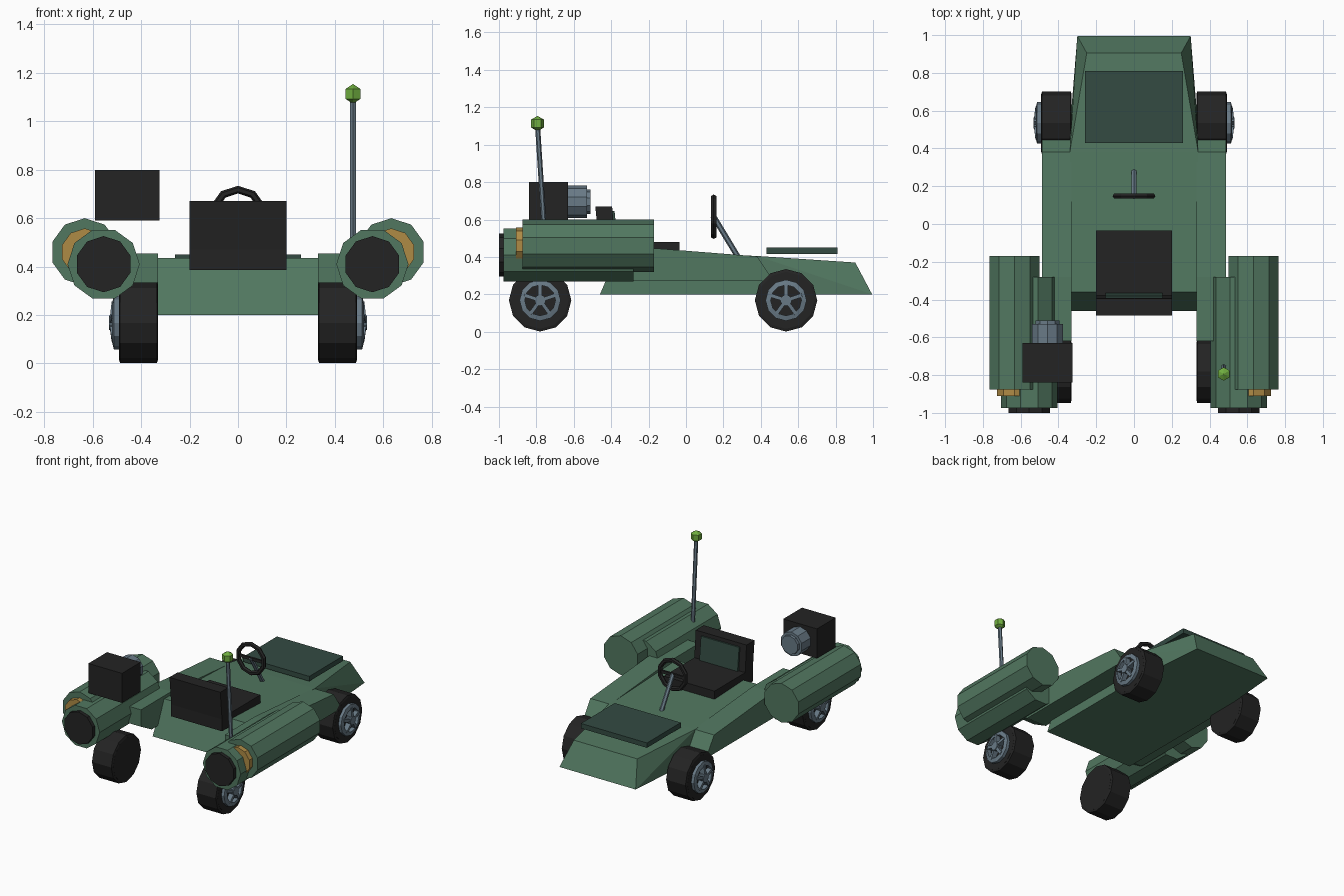
import bpy, bmesh, math
from mathutils import Vector, Matrix

if "Cube" in bpy.data.objects:
    bpy.data.objects.remove(bpy.data.objects["Cube"])


def mat(name, col):
    m = bpy.data.materials.new(name)
    m.diffuse_color = (*col, 1)
    m.use_nodes = True
    m.node_tree.nodes["Principled BSDF"].inputs["Base Color"].default_value = m.diffuse_color
    return m


GREEN = mat("body green", (0.083, 0.185, 0.117))
DARK_GREEN = mat("dark green", (0.033, 0.070, 0.055))
BLACK = mat("black", (0.017, 0.017, 0.017))
GREY = mat("blue grey", (0.14, 0.195, 0.24))
GOLD = mat("gold", (0.43, 0.26, 0.06))
LIME = mat("lime", (0.16, 0.42, 0.05))


def finish(name, bm, m):
    bmesh.ops.recalc_face_normals(bm, faces=bm.faces)
    me = bpy.data.meshes.new(name)
    bm.to_mesh(me)
    bm.free()
    me.materials.append(m)
    ob = bpy.data.objects.new(name, me)
    bpy.context.collection.objects.link(ob)
    return ob


def hull(name, pts, m):
    bm = bmesh.new()
    for p in pts:
        bm.verts.new(p)
    bmesh.ops.convex_hull(bm, input=bm.verts[:])
    bmesh.ops.dissolve_limit(bm, angle_limit=0.01, verts=bm.verts[:], edges=bm.edges[:])
    return finish(name, bm, m)


def box(name, x, y, z, m):
    return hull(name, [(a, b, c) for a in x for b in y for c in z], m)


def prism(name, x, profile, m):
    """Extrude a convex (y, z) profile between two x values."""
    return hull(name, [(a, y, z) for a in x for y, z in profile], m)


def rod(name, p, q, r, n, m, turn=0.0, r2=None):
    """Cylinder from p to q; turn rotates the polygon around its axis."""
    p, q = Vector(p), Vector(q)
    d = q - p
    bm = bmesh.new()
    rot = d.to_track_quat('Z', 'Y').to_matrix().to_4x4()
    bmesh.ops.create_cone(bm, cap_ends=True, segments=n, radius1=r,
                          radius2=r if r2 is None else r2, depth=d.length,
                          matrix=Matrix.Translation((p + q) / 2) @ rot @ Matrix.Rotation(turn, 4, 'Z'))
    return finish(name, bm, m)


def ring(name, centre, profile, n, axis, m):
    """Sweep a closed (radius, offset) profile around the x or y axis."""
    bm = bmesh.new()
    loops = []
    for i in range(n):
        a = 2 * math.pi * i / n
        loop = []
        for r, o in profile:
            u, v = r * math.sin(a), r * math.cos(a)
            loop.append(bm.verts.new(Vector(centre) + Vector((o, u, v) if axis == 'x' else (u, o, v))))
        loops.append(loop)
    k = len(profile)
    for i in range(n):
        A, B = loops[i], loops[(i + 1) % n]
        for j in range(k):
            bm.faces.new((A[j], A[(j + 1) % k], B[(j + 1) % k], B[j]))
    return finish(name, bm, m)


# Wedge-shaped body and hood plate
hull("body", [(s * x, y, z) for s in (-1, 1) for x, y, z in (
    (.30, .995, .20), (.35, .38, .20), (.35, -.46, .20),
    (.25, .905, .37), (.34, .38, .405), (.34, -.36, .435))], GREEN)
box("hood_plate", (-.26, .26), (.43, .81), (.415, .45), DARK_GREEN)

# Seat with inset back panel
box("seat_cushion", (-.2, .2), (-.465, -.035), (.385, .48), BLACK)
prism("seat_back", (-.2, .2), [(-.46, .42), (-.375, .42), (-.395, .67), (-.485, .67)], BLACK)
prism("seat_back_panel", (-.15, .15), [(-.385, .48), (-.365, .48), (-.382, .645), (-.40, .645)], DARK_GREEN)

# Steering wheel and column
tube = [(.103 + .016 * math.cos(a), .016 * math.sin(a)) for a in (math.pi * i / 3 for i in range(6))]
ring("steering_wheel", (0, .148, .615), tube, 10, 'y', BLACK)
box("steering_crossbar", (-.1, .1), (.142, .156), (.605, .625), BLACK)
rod("steering_column", (0, .145, .62), (0, .29, .38), .015, 6, GREY)

for s, side in ((-1, "left"), (1, "right")):
    # Side arm joining body and thrusters
    prism(side + "_side_arm", (s * .33, s * .487),
          [(.45, .27), (.45, .30), (.38, .403), (-.28, .455), (-.62, .455), (-.62, .335), (-.5, .27)], GREEN)
    # Twin cylinders with black nozzle and gold disc
    x, z = s * .555, .41
    rod(side + "_inner_cylinder", (x, -.975, z), (x, -.28, z), .149, 10, GREEN, math.pi / 2)
    rod(side + "_nozzle", (x, -1.0, z), (x, -.97, z), .116, 10, BLACK)
    x, z = s * .633, .46
    rod(side + "_outer_cylinder", (x, -.875, z), (x, -.17, z), .14, 10, GREEN)
    rod(side + "_gold_disc", (x, -.91, z), (x, -.87, z), .098, 10, GOLD)
    # Wheels: tyre, rim, spokes, hub
    for y, end in ((.535, "front"), (-.78, "rear")):
        n = side + "_" + end
        z = .168
        ring(n + "_tyre_tread", (0, y, z), [(.15, s * .33), (.167, s * .335), (.167, s * .487), (.15, s * .492)],
             12, 'x', BLACK)
        rod(n + "_tyre_core", (s * .33, y, z), (s * .492, y, z), .152, 12, BLACK, math.pi / 2)
        ring(n + "_rim", (0, y, z), [(.082, s * .485), (.11, s * .485), (.11, s * .513), (.082, s * .52)],
             12, 'x', GREY)
        rod(n + "_hub", (s * .485, y, z), (s * .532, y, z), .03, 10, GREY)
        for i in range(5):
            a = 2 * math.pi * i / 5
            d = Vector((0, math.sin(a), math.cos(a)))
            t = Vector((0, math.cos(a), -math.sin(a))) * .01
            c = Vector((0, y, z))
            hull(f"{n}_spoke_{i + 1}", [c + d * r + t * k + Vector((s * o, 0, 0))
                                        for r, o in ((.015, .492), (.09, .492), (.015, .53), (.088, .522))
                                        for k in (-1, 1)], GREY)

# Boxy device with a stepped grey barrel
box("device_box", (-.59, -.325), (-.84, -.63), (.59, .80), BLACK)
rod("device_barrel", (-.458, -.635, .695), (-.458, -.53, .695), .086, 10, GREY)
rod("device_barrel_tip", (-.458, -.53, .695), (-.458, -.51, .695), .066, 10, GREY)

# Antenna with a lime knob
rod("antenna_rod", (.475, -.755, .50), (.475, -.793, 1.09), .0135, 6, GREY)
bm = bmesh.new()
bmesh.ops.create_uvsphere(bm, u_segments=6, v_segments=3, radius=.041,
                          matrix=Matrix.Translation((.475, -.794, 1.113)))
finish("antenna_knob", bm, LIME)
